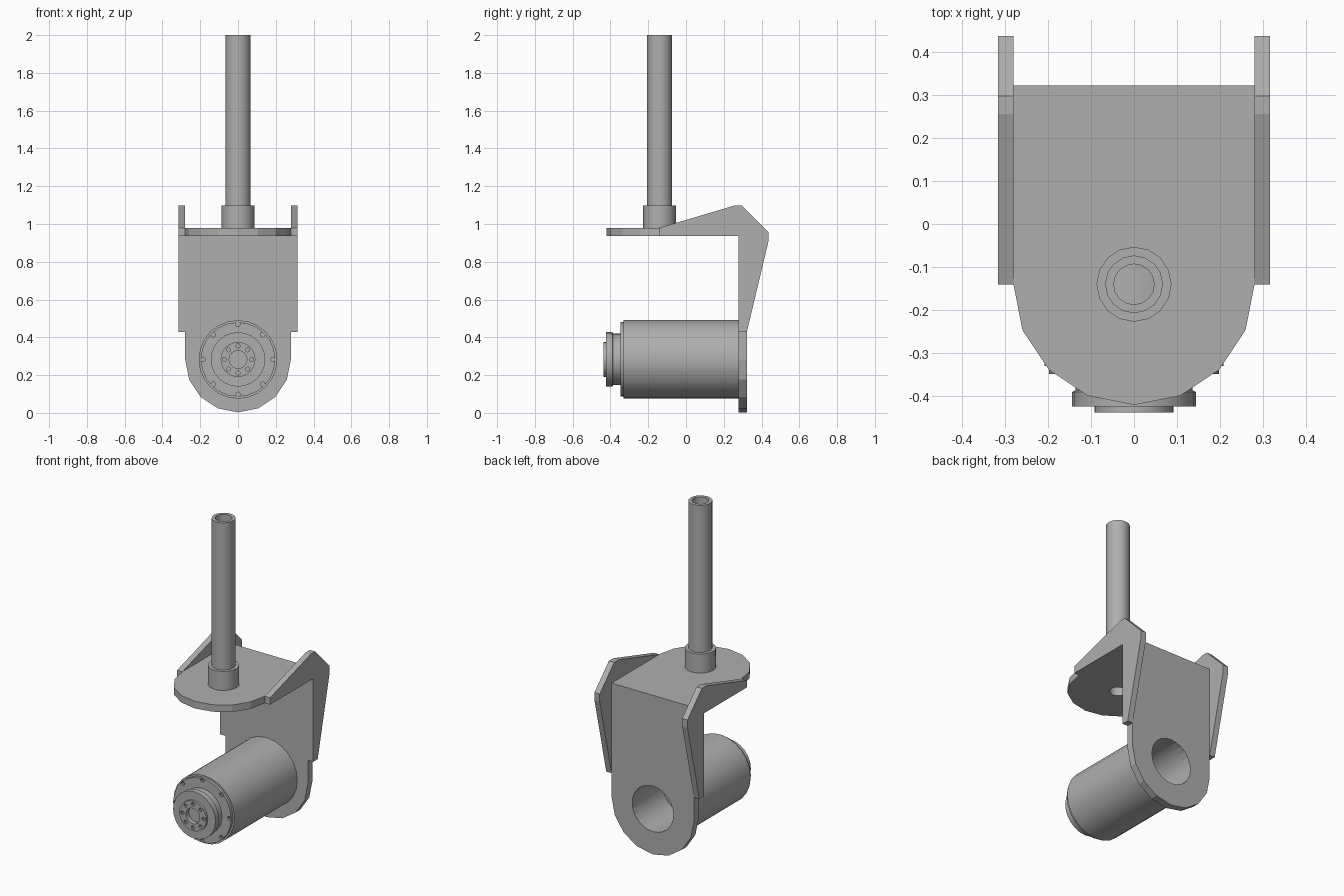
import bpy
import bmesh
from math import pi, sin, cos
from mathutils import Vector, Matrix

if "Cube" in bpy.data.objects:
    bpy.data.objects.remove(bpy.data.objects["Cube"])

GREY = (0.43, 0.43, 0.43, 1)
metal = bpy.data.materials.new("plain grey metal")
metal.use_nodes = True
metal.diffuse_color = GREY
metal.node_tree.nodes["Principled BSDF"].inputs["Base Color"].default_value = GREY

AXLE_Z = 0.283   # height of the motor axis
STEM_Y = -0.14   # position of the steering stem
PLATE_R = 0.28   # half width and nose radius of both plates
BORE_R = 0.14


def make_object(name, bm):
    bmesh.ops.recalc_face_normals(bm, faces=bm.faces)
    mesh = bpy.data.meshes.new(name)
    bm.to_mesh(mesh)
    bm.free()
    mesh.materials.append(metal)
    obj = bpy.data.objects.new(name, mesh)
    bpy.context.collection.objects.link(obj)
    return obj


def extrude(name, points, shift):
    """Extrude a flat 3D outline along a vector."""
    bm = bmesh.new()
    face = bm.faces.new([bm.verts.new(p) for p in points])
    new = bmesh.ops.extrude_face_region(bm, geom=[face], use_keep_orig=True)["geom"]
    moved = [g for g in new if isinstance(g, bmesh.types.BMVert)]
    bmesh.ops.translate(bm, verts=moved, vec=shift)
    return make_object(name, bm)


def lathe(name, profile, sides, place, loop=False):
    """Revolve (radius, height) points around z, then place the result."""
    bm = bmesh.new()
    rings = []
    for r, h in profile:
        if r == 0:
            rings.append([bm.verts.new((0, 0, h))] * sides)
        else:
            angles = [2 * pi * i / sides for i in range(sides)]
            rings.append([bm.verts.new((r * cos(a), r * sin(a), h)) for a in angles])
    pairs = list(zip(rings, rings[1:]))
    if loop:
        pairs.append((rings[-1], rings[0]))
    for low, high in pairs:
        for i in range(sides):
            j = (i + 1) % sides
            corners = dict.fromkeys((low[i], low[j], high[j], high[i]))
            bm.faces.new(list(corners))
    bm.transform(place)
    return make_object(name, bm)


def cut(target, name, rods):
    """Drill rods given as (start, end, radius, sides)."""
    bm = bmesh.new()
    for start, end, radius, sides in rods:
        start, end = Vector(start), Vector(end)
        axis = end - start
        turn = axis.to_track_quat("Z", "Y").to_matrix().to_4x4()
        bmesh.ops.create_cone(bm, cap_ends=True, segments=sides, radius1=radius,
                              radius2=radius, depth=axis.length,
                              matrix=Matrix.Translation((start + end) / 2) @ turn)
    cutter = make_object(name, bm)
    cutter.hide_render = True
    mod = target.modifiers.new("holes", "BOOLEAN")
    mod.object = cutter
    mod.solver = "EXACT"
    bpy.context.view_layer.objects.active = target
    bpy.ops.object.modifier_apply(modifier=mod.name)
    bpy.data.objects.remove(cutter)


def smooth(obj):
    bpy.ops.object.select_all(action="DESELECT")
    obj.select_set(True)
    bpy.context.view_layer.objects.active = obj
    bpy.ops.object.shade_smooth_by_angle(angle=pi / 6)


# Plate outline: half round nose on a straight body
nose = [(PLATE_R * cos(a), PLATE_R * sin(a)) for a in (pi + pi * i / 8 for i in range(9))]

# Horizontal top plate with the stem hole
outline = [(x, y + STEM_Y, 0.937) for x, y in nose]
outline += [(PLATE_R, 0.322, 0.937), (-PLATE_R, 0.322, 0.937)]
top_plate = extrude("top_plate", outline, (0, 0, 0.043))
cut(top_plate, "stem_drill", [((0, STEM_Y, 0.9), (0, STEM_Y, 1.02), 0.047, 16)])

# Vertical back plate with the motor bore
outline = [(x, 0.278, z + AXLE_Z) for x, z in nose]
outline += [(PLATE_R, 0.278, 0.937), (-PLATE_R, 0.278, 0.937)]
back_plate = extrude("back_plate", outline, (0, 0.044, 0))
cut(back_plate, "bore_drill", [((0, 0.2, AXLE_Z), (0, 0.4, AXLE_Z), BORE_R, 24)])

# Side gussets that stiffen the corner
gusset = [(-0.14, 0.937), (-0.14, 0.98), (0.255, 1.097), (0.297, 1.097), (0.437, 0.957),
          (0.437, 0.91), (0.322, 0.427), (0.278, 0.427), (0.278, 0.937)]
for side, name in ((1, "left_gusset"), (-1, "right_gusset")):
    extrude(name, [(side * PLATE_R, y, z) for y, z in gusset], (side * 0.036, 0, 0))

# Hollow steering stem and its collar
at_stem = Matrix.Translation((0, STEM_Y, 0))
smooth(lathe("stem_tube", [(0.047, 0.98), (0.067, 0.98), (0.067, 2), (0.047, 2)],
             16, at_stem, loop=True))
smooth(lathe("stem_collar", [(0.067, 0.98), (0.087, 0.98), (0.087, 1.097), (0.067, 1.097)],
             16, at_stem, loop=True))

# Motor body: rear bore, housing, front flange, hub and output disc
motor_profile = [(0, -0.03), (BORE_R, -0.03), (BORE_R, -0.278), (0.208, -0.278),
                 (0.208, 0.33), (0.197, 0.33), (0.197, 0.348), (0.136, 0.348),
                 (0.136, 0.386), (0.144, 0.39), (0.144, 0.424), (0.092, 0.424),
                 (0.092, 0.438), (0.047, 0.438), (0.047, 0.41), (0, 0.41)]
to_front = Matrix.Translation((0, 0, AXLE_Z)) @ Matrix.Rotation(pi / 2, 4, "X")
motor = lathe("motor", motor_profile, 24, to_front)

# Bolt circles on the flange, the output disc and inside the bore
bolts = []
for ring, radius, y0, y1 in ((0.185, 0.012, -0.37, -0.325),
                             (0.072, 0.011, -0.46, -0.415),
                             (0.105, 0.012, 0.01, 0.06)):
    for i in range(8):
        x, z = ring * cos(i * pi / 4), AXLE_Z + ring * sin(i * pi / 4)
        bolts.append(((x, y0, z), (x, y1, z), radius, 10))
cut(motor, "bolt_drill", bolts)
smooth(motor)
